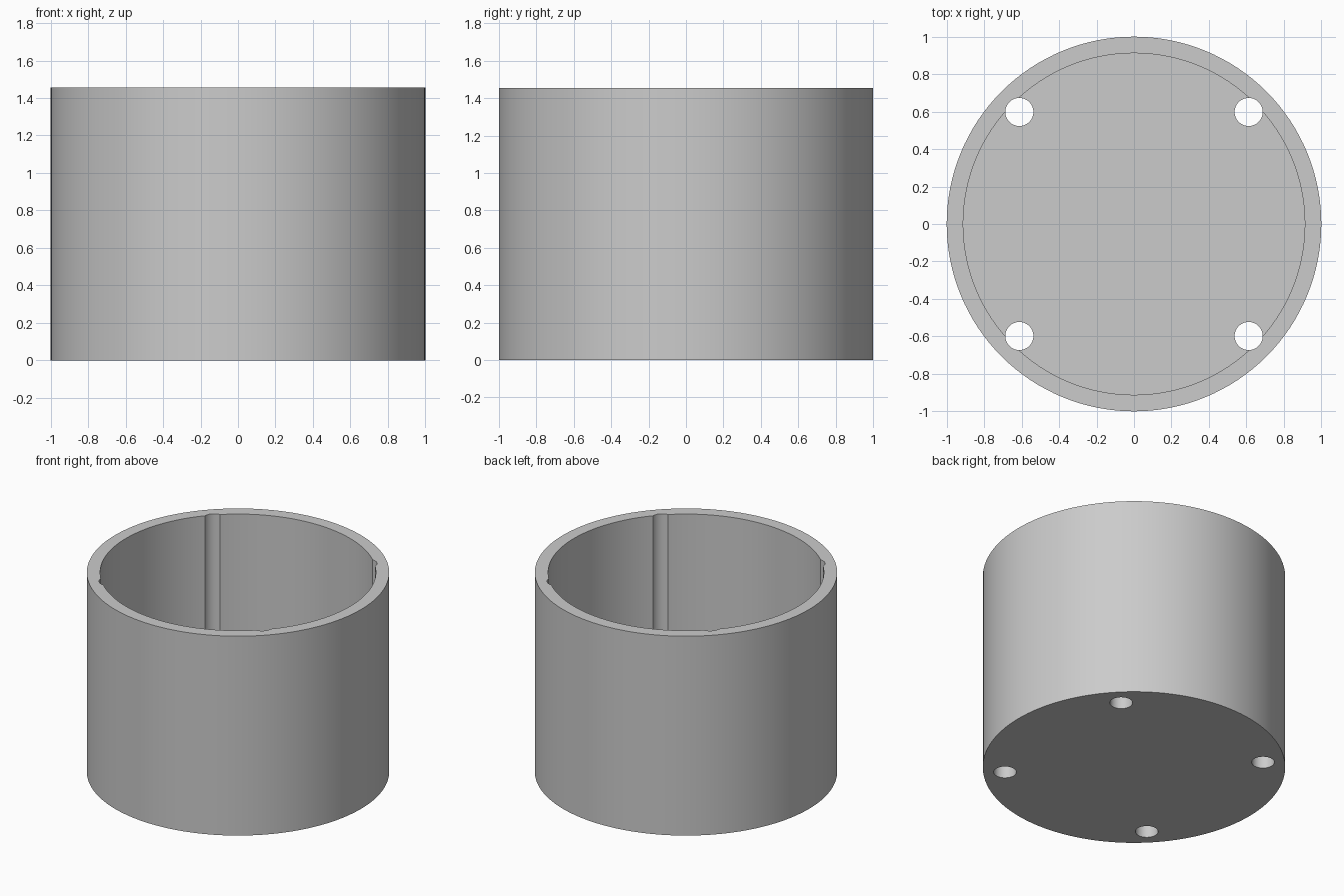
import bpy
import math

RADIUS, INNER, HEIGHT, FLOOR = 1.0, 0.912, 1.455, 0.09
HOLE_RADIUS, HOLE_X, HOLE_Y = 0.075, 0.612, 0.598

cube = bpy.data.objects.get("Cube")
if cube:
    bpy.data.objects.remove(cube, do_unlink=True)

grey = bpy.data.materials.new("plain grey")
grey.use_nodes = True
colour = (0.6, 0.6, 0.6, 1)
grey.diffuse_color = colour
grey.node_tree.nodes["Principled BSDF"].inputs["Base Color"].default_value = colour


def cylinder(name, radius, bottom, top, x=0, y=0, sides=128):
    bpy.ops.mesh.primitive_cylinder_add(
        vertices=sides, radius=radius, depth=top - bottom,
        location=(x, y, (top + bottom) / 2))
    ob = bpy.context.object
    ob.name = name
    ob.data.materials.append(grey)
    return ob


# Outer body
cup = cylinder("cup_body", RADIUS, 0, HEIGHT)

# Cavity, then four full-height holes that also groove the inner wall
cutters = [cylinder("cavity_cutter", INNER, FLOOR, HEIGHT + 0.2)]
for sx in (-1, 1):
    for sy in (-1, 1):
        cutters.append(cylinder("hole_cutter", HOLE_RADIUS, -0.2, HEIGHT + 0.3,
                                sx * HOLE_X, sy * HOLE_Y, 48))

for cutter in cutters:
    cutter.hide_render = True
    cut = cup.modifiers.new(cutter.name, "BOOLEAN")
    cut.operation = "DIFFERENCE"
    cut.solver = "EXACT"
    cut.object = cutter

# Bake the cuts and drop the cutters
bpy.ops.object.select_all(action="DESELECT")
cup.select_set(True)
bpy.context.view_layer.objects.active = cup
for name in [m.name for m in cup.modifiers]:
    bpy.ops.object.modifier_apply(modifier=name)
for cutter in cutters:
    bpy.data.objects.remove(cutter, do_unlink=True)

bpy.ops.object.shade_smooth_by_angle(angle=math.radians(30))
